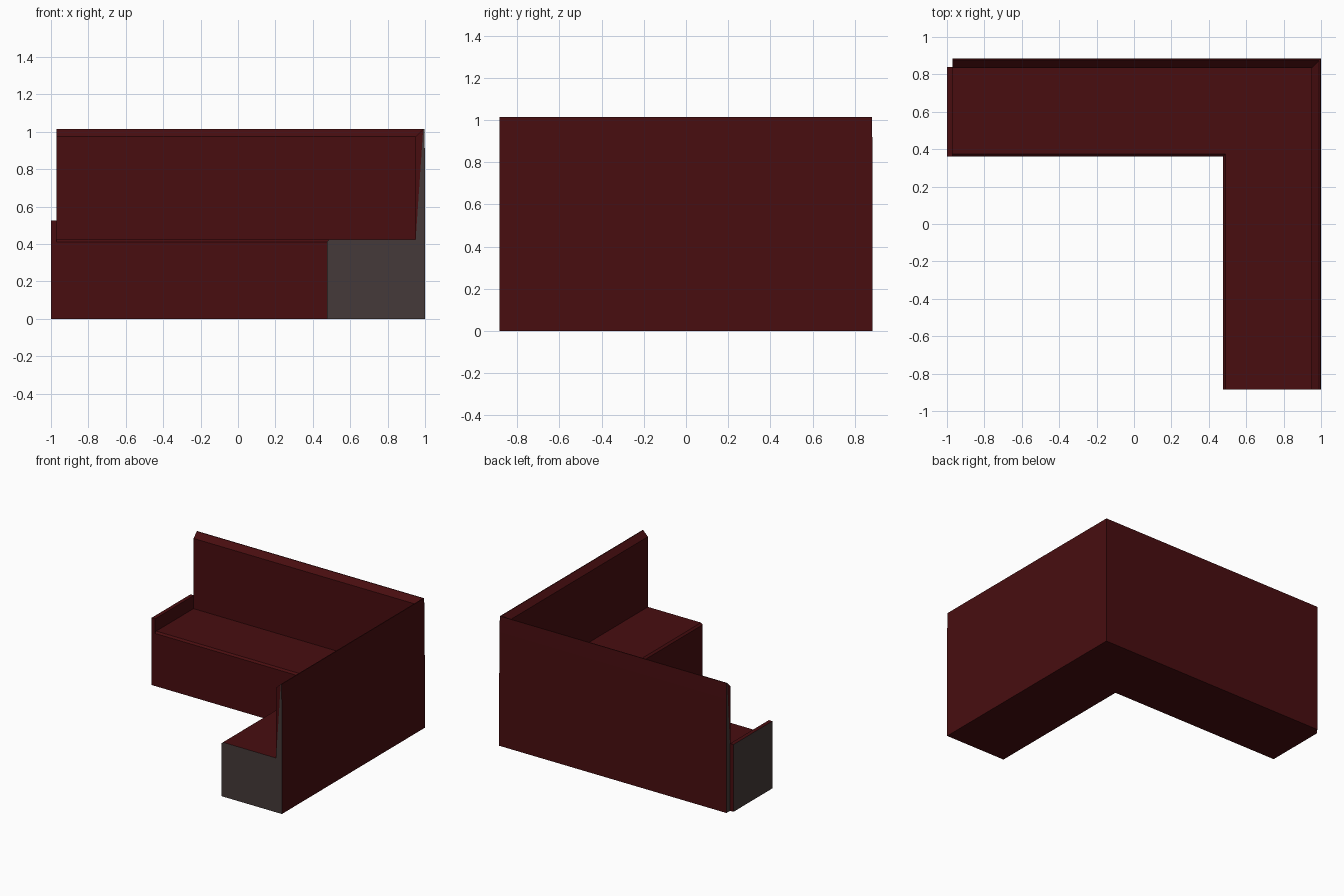
import bpy, bmesh

if "Cube" in bpy.data.objects:
    bpy.data.objects.remove(bpy.data.objects["Cube"])


def make_material(name, colour):
    mat = bpy.data.materials.new(name)
    mat.diffuse_color = (*colour, 1)
    mat.use_nodes = True
    mat.node_tree.nodes["Principled BSDF"].inputs["Base Color"].default_value = mat.diffuse_color
    return mat


RED = make_material("dark red upholstery", (0.065, 0.004, 0.005))
GREY = make_material("warm grey end panel", (0.060, 0.042, 0.041))


def finish(bm, name):
    bmesh.ops.recalc_face_normals(bm, faces=bm.faces)
    mesh = bpy.data.meshes.new(name)
    bm.to_mesh(mesh)
    bm.free()
    mesh.materials.append(RED)
    mesh.materials.append(GREY)
    obj = bpy.data.objects.new(name, mesh)
    bpy.context.collection.objects.link(obj)
    return obj


# Sofa section: distance in from the outer wall, height
PROFILE = [(0, 0), (0.525, 0), (0.525, 0.412), (0.511, 0.425), (0.05, 0.425),
           (0.05, 0.975), (0.01, 1.015), (0.003, 0.89)]
PROFILE[7:] = [(0.004, 1.015), (0.001, 0.89)]

# Corner sofa: section swept along the rear, mitred, then along the right
stations = [lambda d: (-0.97, 0.885 - d),
            lambda d: (1 - d, 0.885 - d),
            lambda d: (1 - d, -0.885)]
bm = bmesh.new()
rings = [[bm.verts.new((*place(d), z)) for d, z in PROFILE] for place in stations]
n = len(PROFILE)
for a, b in zip(rings, rings[1:]):
    for i in range(n):
        j = (i + 1) % n
        bm.faces.new((a[i], a[j], b[j], b[i]))

# End caps: grey panel with a slanted red sliver of the backrest above
for ring in (rings[0], rings[-1]):
    grey = bm.faces.new(ring[:5] + ring[6:])
    grey.material_index = 1
    bm.faces.new(ring[4:7])
finish(bm, "corner_sofa")

# Low arm on the left end, grey on its outer side
bm = bmesh.new()
bmesh.ops.create_cube(bm, size=1)
bmesh.ops.scale(bm, vec=(0.03, 0.48, 0.527), verts=bm.verts)
bmesh.ops.translate(bm, vec=(-0.985, 0.60, 0.2635), verts=bm.verts)
for f in bm.faces:
    f.normal_update()
    if f.normal.x < -0.9:
        f.material_index = 1
finish(bm, "left_arm")
